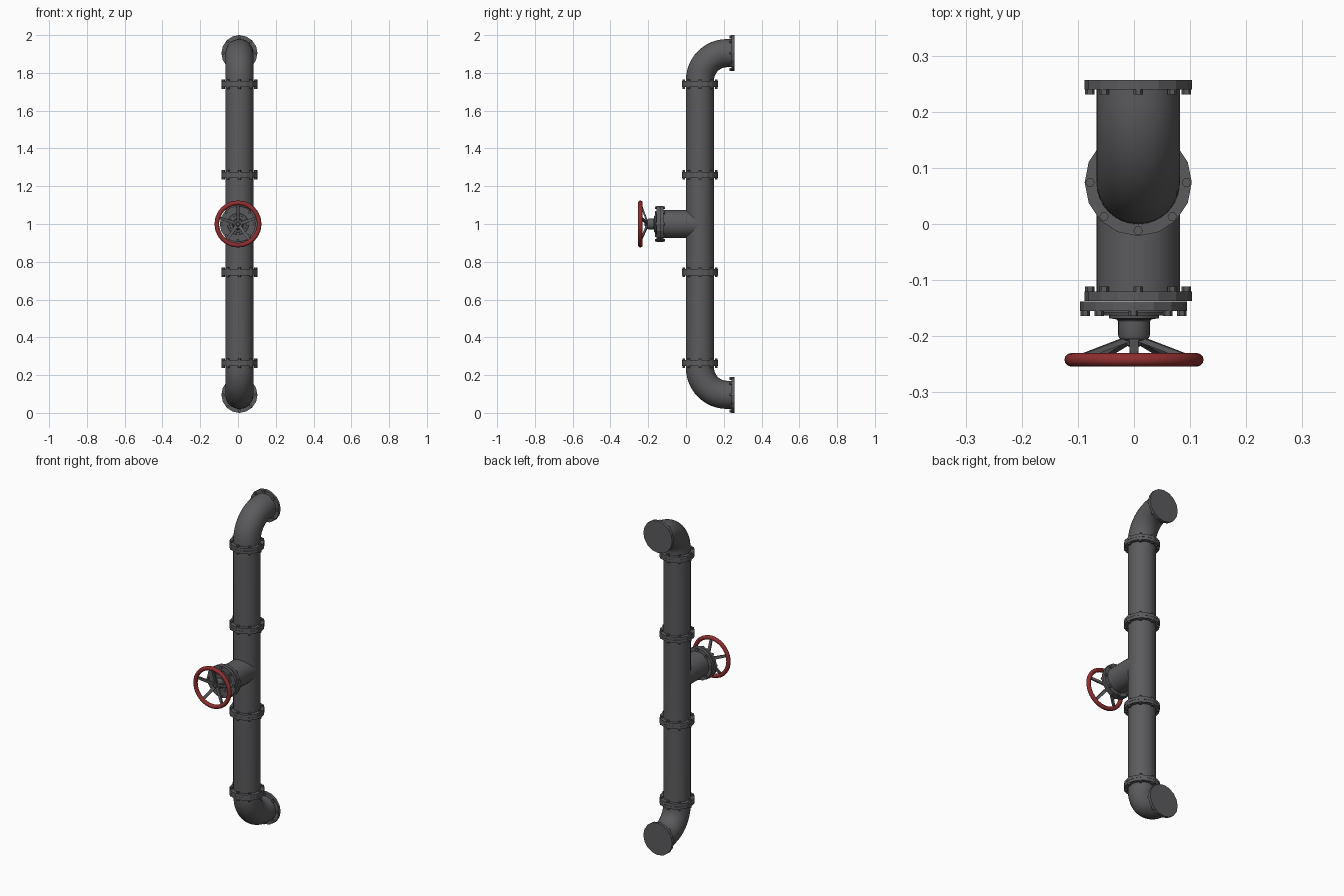
import bpy, bmesh, math
from mathutils import Matrix, Vector

if "Cube" in bpy.data.objects:
    bpy.data.objects.remove(bpy.data.objects["Cube"])

PX, PY = 0.0075, 0.074          # main pipe axis
R, FR, FT = 0.0745, 0.0955, 0.0165   # pipe radius, flange radius, flange thickness
ZC = 1.0                        # branch / valve height


def mat(name, rgb):
    m = bpy.data.materials.new(name)
    m.diffuse_color = (*rgb, 1)
    m.use_nodes = True
    m.node_tree.nodes["Principled BSDF"].inputs["Base Color"].default_value = m.diffuse_color
    return m


GREY = mat("dark_grey_iron", (0.105, 0.105, 0.112))
RED = mat("red_paint", (0.27, 0.028, 0.028))


def finish(name, bm, m, angle=30):
    bmesh.ops.recalc_face_normals(bm, faces=bm.faces)
    me = bpy.data.meshes.new(name)
    bm.to_mesh(me)
    bm.free()
    me.materials.append(m)
    ob = bpy.data.objects.new(name, me)
    bpy.context.collection.objects.link(ob)
    bpy.context.view_layer.objects.active = ob
    ob.select_set(True)
    bpy.ops.object.shade_smooth_by_angle(angle=math.radians(angle))
    ob.select_set(False)
    return ob


def frame(p, axis):
    """Matrix placing local +z along axis, with local x kept on world x."""
    z = Vector(axis).normalized()
    x = Vector((1, 0, 0))
    m = Matrix((x, z.cross(x), z)).transposed().to_4x4()
    return Matrix.Translation(p) @ m


def rings(bm, loops, closed=False):
    """Skin a list of vertex loops; cap the ends unless closed."""
    vs = [[bm.verts.new(p) for p in lp] for lp in loops]
    n = len(vs[0])
    pairs = list(zip(vs, vs[1:])) + ([(vs[-1], vs[0])] if closed else [])
    for a, b in pairs:
        for i in range(n):
            j = (i + 1) % n
            bm.faces.new((a[i], a[j], b[j], b[i]))
    if not closed:
        bm.faces.new(vs[0])
        bm.faces.new(vs[-1])


def circle(m, r, z, n):
    return [m @ Vector((r * math.cos(2 * math.pi * i / n), r * math.sin(2 * math.pi * i / n), z))
            for i in range(n)]


def lathe(bm, m, profile, n):
    rings(bm, [circle(m, r, z, n) for r, z in profile])


def flange(name, p, axis, z0, z1, b0, b1):
    """16-sided flange disc z0..z1 along axis with 8 hex bolts b0..b1."""
    m = frame(p, axis)
    bm = bmesh.new()
    lathe(bm, m, [(FR, z0), (FR, z1)], 16)
    for k in range(8):
        a = k * math.pi / 4
        t = Matrix.Translation((0.086 * math.cos(a), 0.086 * math.sin(a), 0))
        lathe(bm, m @ t, [(0.0085, b0), (0.0085, b1)], 6)
    finish(name, bm, GREY, 15)


BH = 0.009                      # bolt head height
UP = (0, 0, 1)

# Joints on the vertical pipe: two flanges back to back
for i, z in enumerate((0.2635, 0.744, 1.26, 1.7405)):
    flange(f"joint_{i}_lower_flange", (PX, PY, z), UP, -FT, -0.0004, -FT - BH, -0.001)
    flange(f"joint_{i}_upper_flange", (PX, PY, z), UP, 0.0004, FT, 0.001, FT + BH)

# Wall end flanges
for nm, z in (("bottom", FR), ("top", 2 - FR)):
    flange(f"{nm}_wall_flange", (PX, 0.2565, z), (0, 1, 0), -FT, 0, -FT - BH, -0.001)

# Main pipe with swept elbows at both ends
B = 0.143
zb, zt = FR, 2 - FR
path = [(0.255, zb, 0)]
for k in range(13):
    a = k * math.pi / 24
    path.append((PY + B - B * math.sin(a), zb + B - B * math.cos(a), a))
path += [(y, 2 - z, math.pi - a) for y, z, a in reversed(path)]
bm = bmesh.new()
rings(bm, [circle(frame((PX, y, z), (0, -math.cos(a), math.sin(a))), R, 0, 32) for y, z, a in path])
finish("main_pipe", bm, GREY)

# Branch pipe and its flange pair
FWD = (0, -1, 0)
bm = bmesh.new()
lathe(bm, frame((PX, 0, ZC), FWD), [(R, -PY), (R, 0.13)], 32)
finish("branch_pipe", bm, GREY)
flange("branch_flange", (PX, 0, ZC), FWD, 0.12, 0.1375, 0.12 - BH, 0.137)
flange("valve_flange", (-0.001, 0, ZC), FWD, 0.138, 0.155, 0.139, 0.155 + BH)

# Stepped bonnet and stem hub
bm = bmesh.new()
lathe(bm, frame((0, 0, ZC), FWD),
      [(0.067, 0.15), (0.067, 0.1575), (0.057, 0.1575), (0.055, 0.163), (0.045, 0.163),
       (0.044, 0.168), (0.031, 0.170), (0.0285, 0.173), (0.0285, 0.198), (0.026, 0.204),
       (0.020, 0.208), (0.013, 0.208), (0.013, 0.216), (0.009, 0.219)], 24)
finish("valve_bonnet", bm, GREY)

# Hand wheel rim
bm = bmesh.new()
loops = []
for i in range(40):
    a = 2 * math.pi * i / 40
    loops.append([Vector(((0.112 + 0.012 * math.cos(t)) * math.cos(a),
                          -0.242 + 0.012 * math.sin(t),
                          ZC + (0.112 + 0.012 * math.cos(t)) * math.sin(a)))
                  for t in (2 * math.pi * j / 12 for j in range(12))])
rings(bm, loops, True)
finish("hand_wheel_rim", bm, RED, 40)

# Five sloping spokes
bm = bmesh.new()
for k in range(5):
    m = Matrix.Translation((0, 0, ZC)) @ Matrix.Rotation(2 * math.pi * k / 5, 4, 'Y')
    rings(bm, [[m @ Vector((sx * w, y + sy * 0.005, z)) for sx, sy in ((-1, -1), (1, -1), (1, 1), (-1, 1))]
               for w, y, z in ((0.009, -0.204, 0.008), (0.007, -0.241, 0.11))])
finish("hand_wheel_spokes", bm, GREY)
